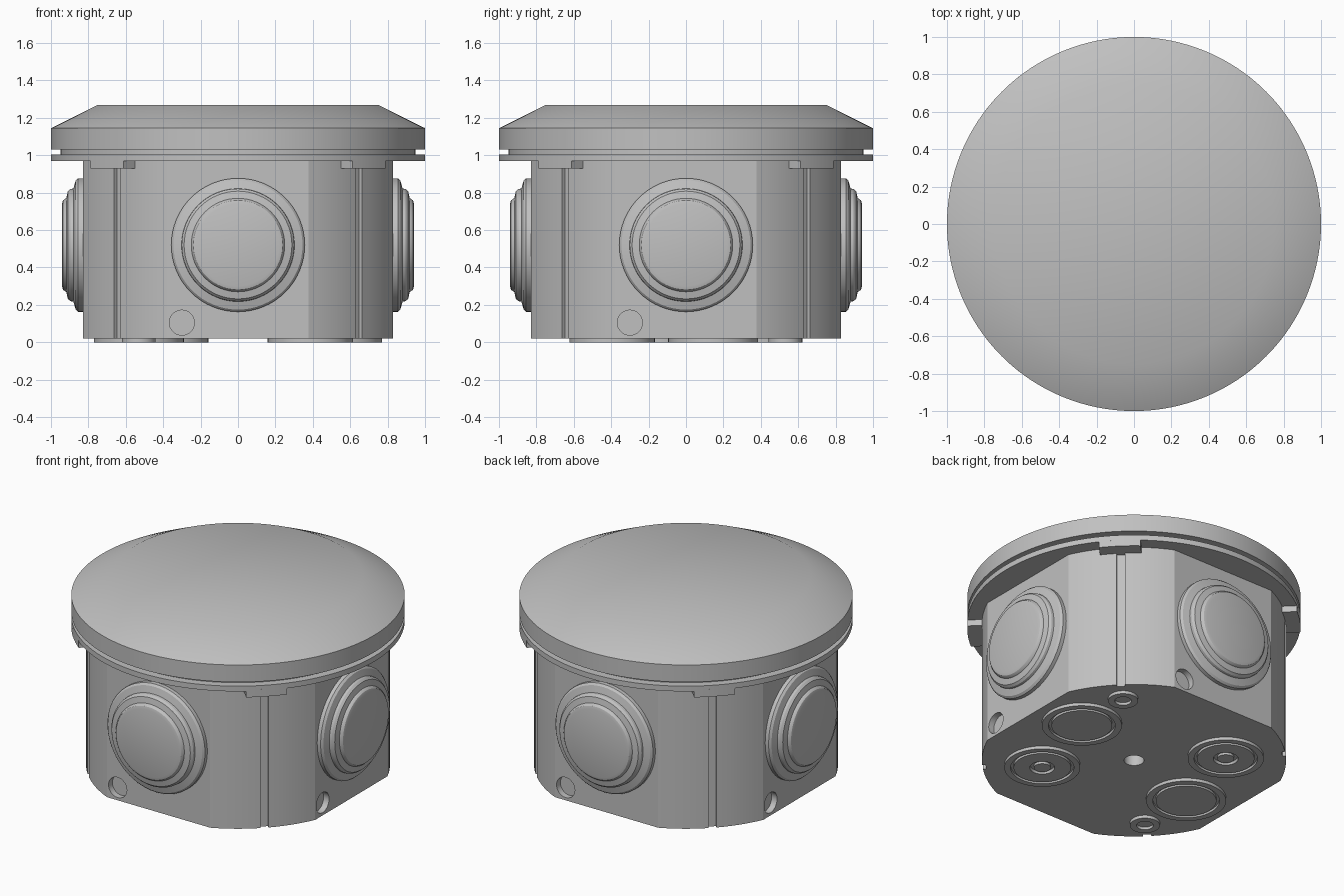
import bpy, bmesh, math
from mathutils import Matrix, Vector

cube = bpy.data.objects.get("Cube")
if cube:
    bpy.data.objects.remove(cube, do_unlink=True)

grey = bpy.data.materials.new("grey_plastic")
grey.use_nodes = True
COLOUR = (0.53, 0.53, 0.53, 1)
grey.diffuse_color = COLOUR
grey.node_tree.nodes["Principled BSDF"].inputs["Base Color"].default_value = COLOUR


def smooth(obj, angle):
    bpy.ops.object.select_all(action='DESELECT')
    obj.select_set(True)
    bpy.context.view_layer.objects.active = obj
    bpy.ops.object.shade_smooth_by_angle(angle=math.radians(angle))


def finish(name, bm, matrix, angle):
    bmesh.ops.recalc_face_normals(bm, faces=bm.faces)
    bm.transform(matrix)
    mesh = bpy.data.meshes.new(name)
    bm.to_mesh(mesh)
    bm.free()
    mesh.materials.append(grey)
    obj = bpy.data.objects.new(name, mesh)
    bpy.context.collection.objects.link(obj)
    if angle:
        smooth(obj, angle)
    return obj


def lathe(name, profile, matrix=Matrix(), steps=64, angle=30):
    """Revolve (radius, height) points around z."""
    bm = bmesh.new()
    verts = [bm.verts.new((r, 0, z)) for r, z in profile]
    edges = [bm.edges.new(pair) for pair in zip(verts, verts[1:])]
    bmesh.ops.spin(bm, geom=verts + edges, axis=(0, 0, 1), cent=(0, 0, 0),
                   angle=math.tau, steps=steps)
    bmesh.ops.remove_doubles(bm, verts=bm.verts, dist=0.0005)
    return finish(name, bm, matrix, angle)


def prism(name, outline, z0, z1, matrix=Matrix(), angle=20):
    """Extrude an xy outline from z0 to z1."""
    bm = bmesh.new()
    base = bm.faces.new([bm.verts.new((x, y, z0)) for x, y in outline])
    top = bmesh.ops.extrude_face_region(bm, geom=[base])["geom"]
    bmesh.ops.translate(bm, vec=(0, 0, z1 - z0),
                        verts=[v for v in top if isinstance(v, bmesh.types.BMVert)])
    return finish(name, bm, matrix, angle)


def polar(r, a):
    return (r * math.cos(a), r * math.sin(a))


def arc(r, a0, a1, n):
    return [polar(r, a0 + (a1 - a0) * i / n) for i in range(n + 1)]


def quarter(k):
    return Matrix.Rotation(k * math.pi / 2, 4, 'Z')


# Body: round wall with four flats and a narrow slot on each diagonal
FLAT, RADIUS, WALL_Z = 0.83, 0.912, 0.52
corner = math.acos(FLAT / RADIUS)
slot = math.asin(0.025 / RADIUS)
outline = []
for k in range(4):
    start = k * math.pi / 2
    mid = start + math.pi / 4
    outline += arc(RADIUS, start + corner, mid - slot, 6)
    outline += arc(RADIUS - 0.02, mid - slot, mid + slot, 1)
    outline += arc(RADIUS, mid + slot, start + math.pi / 2 - corner, 6)
body = prism("body", outline, 0.02, 0.98, angle=None)

# Recesses: one blind hole on each flat and one under the base
disc = [(0, -0.04), (1, -0.04), (1, 0.04), (0, 0.04)]
cutters = []
for k in range(4):
    place = (quarter(k) @ Matrix.Translation((-0.3, -FLAT, 0.105))
             @ Matrix.Rotation(math.pi / 2, 4, 'X'))
    cutters.append(lathe("hole_cutter", [(r * 0.067, z) for r, z in disc], place, 32))
cutters.append(lathe("hole_cutter", [(r * 0.06, z * 3) for r, z in disc], steps=32))
for cutter in cutters:
    cutter.hide_render = True
    mod = body.modifiers.new("hole", 'BOOLEAN')
    mod.operation = 'DIFFERENCE'
    mod.solver = 'EXACT'
    mod.object = cutter
    bpy.context.view_layer.objects.active = body
    bpy.ops.object.modifier_apply(modifier=mod.name)
for cutter in cutters:
    bpy.data.objects.remove(cutter, do_unlink=True)
smooth(body, 20)

# Stepped cable entries on the four flats
entry = [(0.357, -0.01), (0.357, 0.025), (0.345, 0.038), (0.302, 0.05),
         (0.3, 0.066), (0.288, 0.08), (0.25, 0.088), (0.247, 0.096),
         (0.238, 0.106), (0.22, 0.111), (0, 0.111)]
for k in range(4):
    place = (quarter(k) @ Matrix.Translation((0, -FLAT, WALL_Z))
             @ Matrix.Rotation(math.pi / 2, 4, 'X'))
    lathe("cable_entry", entry, place)

# Latch tabs below the flange, on the diagonals
half = math.asin(0.125)
tab = arc(1.0, -half, half, 6) + [(0.85, 0.125), (0.85, -0.125)]
for k in range(4):
    prism("latch_tab", tab, 0.93, 0.98,
          quarter(k) @ Matrix.Rotation(math.pi / 4, 4, 'Z'))

# Flange with recessed neck, then the bevelled lid
lathe("flange", [(0, 0.97), (1, 0.97), (1, 1.005), (0.95, 1.005),
                 (0.95, 1.05), (0, 1.05)], steps=128)
lathe("lid", [(0, 1.032), (1, 1.032), (1, 1.145), (0.75, 1.27), (0, 1.27)],
      steps=128, angle=35)

# Raised rings under the base, in point-symmetric pairs
plain_disc = [(0.24, 0.03), (0.24, 0), (0.2, 0), (0.2, 0.016), (0.182, 0.016),
              (0.182, 0), (0, 0)]
boss_disc = [(0.228, 0.03), (0.228, 0), (0.19, 0), (0.19, 0.016), (0.172, 0.016),
             (0.172, 0), (0.075, 0), (0.07, 0.016), (0.05, 0.016), (0.05, 0), (0, 0)]
screw_boss = [(0.09, 0.03), (0.09, 0), (0.05, 0), (0.05, 0.018), (0, 0.018)]
for name, profile, x, y in (("base_knockout", plain_disc, 0.53, 0.145),
                            ("base_centred_knockout", boss_disc, 0.387, -0.395),
                            ("base_screw_boss", screw_boss, 0.53, 0.53)):
    for s in (1, -1):
        lathe(name, profile, Matrix.Translation((s * x, s * y, 0)), 48)
